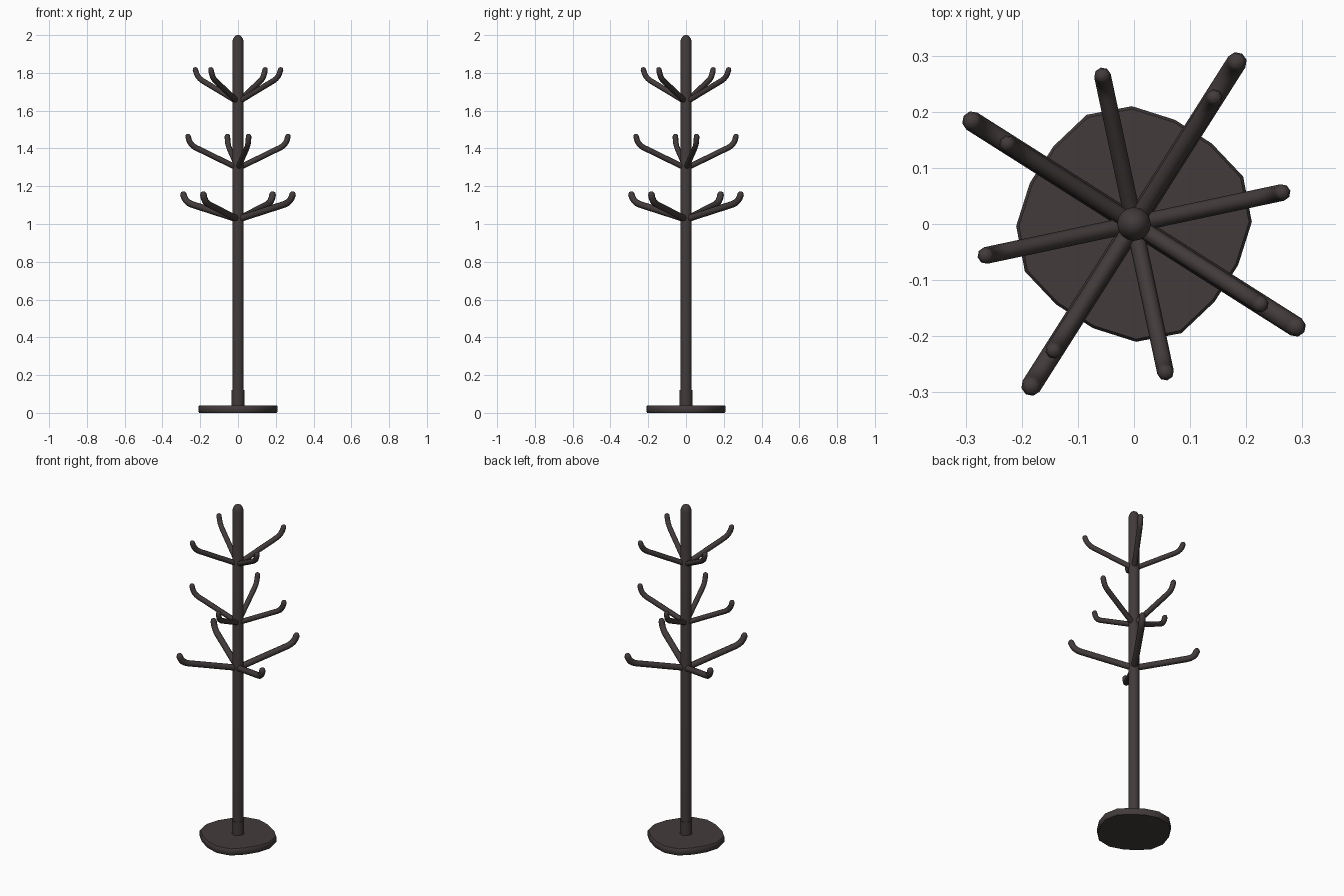
import bpy, bmesh, math

cube = bpy.data.objects.get("Cube")
if cube:
    bpy.data.objects.remove(cube)

# Single dark stained finish
color = (0.055, 0.043, 0.043, 1)
finish = bpy.data.materials.new("dark_brown")
finish.use_nodes = True
finish.diffuse_color = color
finish.node_tree.nodes["Principled BSDF"].inputs["Base Color"].default_value = color


def link(name, mesh, angle=0.0):
    obj = bpy.data.objects.new(name, mesh)
    bpy.context.collection.objects.link(obj)
    obj.rotation_euler.z = angle
    return obj


def smooth(obj, degrees=40):
    bpy.ops.object.select_all(action='DESELECT')
    obj.select_set(True)
    bpy.context.view_layer.objects.active = obj
    bpy.ops.object.shade_smooth_by_angle(angle=math.radians(degrees))


def stack(name, profile, sides, wobble=(1,), turn=0.0):
    """Closed stack of rings from (radius, z) pairs; wobble varies the outline."""
    bm = bmesh.new()
    rings = []
    for r, z in profile:
        ring = []
        for i in range(sides):
            a = turn + math.tau * i / sides
            k = r * wobble[i % len(wobble)]
            ring.append(bm.verts.new((k * math.cos(a), k * math.sin(a), z)))
        rings.append(ring)
    for low, high in zip(rings, rings[1:]):
        for i in range(sides):
            j = (i + 1) % sides
            bm.faces.new((low[i], low[j], high[j], high[i]))
    bm.faces.new(rings[0][::-1])
    bm.faces.new(rings[-1])
    mesh = bpy.data.meshes.new(name)
    bm.to_mesh(mesh)
    bm.free()
    mesh.materials.append(finish)
    obj = link(name, mesh)
    smooth(obj)
    return obj


def arm_tier(name, height, elbow, tip, thickness, angle):
    """Four equal arms: a straight rise, a bend at the elbow and a rounded tip."""
    (er, ez), (tr, tz) = elbow, tip
    start = (0, height)
    before = (er * 0.88, height + (ez - height) * 0.88)
    path = [(start, 1), (before, 1)]
    # Quadratic bend from the straight part up into the tip
    for t in (0.25, 0.5, 0.75, 1):
        p = [(1 - t) ** 2 * b + 2 * t * (1 - t) * e + t * t * c
             for b, e, c in zip(before, elbow, (tr, tz - thickness))]
        path.append((p, 1))
    path += [((tr, tz - thickness * 0.4), 0.85), ((tr, tz - thickness * 0.1), 0.55),
             ((tr, tz), 0.15)]
    curve = bpy.data.curves.new(name + "_path", 'CURVE')
    curve.dimensions = '3D'
    curve.bevel_depth = thickness
    curve.bevel_resolution = 2
    curve.use_fill_caps = True
    spline = curve.splines.new('POLY')
    spline.points.add(len(path) - 1)
    for point, ((r, z), scale) in zip(spline.points, path):
        point.co = (r, 0, z, 1)
        point.radius = scale
    helper = link(name + "_helper", curve)
    bpy.context.view_layer.update()
    mesh = bpy.data.meshes.new_from_object(
        helper.evaluated_get(bpy.context.evaluated_depsgraph_get()))
    bpy.data.objects.remove(helper)
    mesh.materials.clear()
    mesh.materials.append(finish)
    for i in range(4):
        arm = link(f"{name}_{i + 1}", mesh, math.radians(angle + 90 * i))
    smooth(arm, 60)


# Foot plate, pole collar and round-topped pole
stack("base", [(0.205, 0), (0.21, 0.006), (0.21, 0.034), (0.205, 0.04)], 16,
      (1, 1.01, 0.95, 0.95), math.radians(1))
stack("collar", [(0.034, 0.03), (0.034, 0.12)], 16)
stack("pole", [(0.03, 0.03), (0.03, 1.965), (0.026, 1.98), (0.018, 1.993), (0.007, 2.0)], 16)

# Three tiers of arms
arm_tier("lower_arm", 1.025, (0.33, 1.115), (0.342, 1.172), 0.018, 57.6)
arm_tier("middle_arm", 1.295, (0.262, 1.42), (0.27, 1.477), 0.015, 12)
arm_tier("upper_arm", 1.645, (0.255, 1.775), (0.267, 1.83), 0.015, 57.6)
